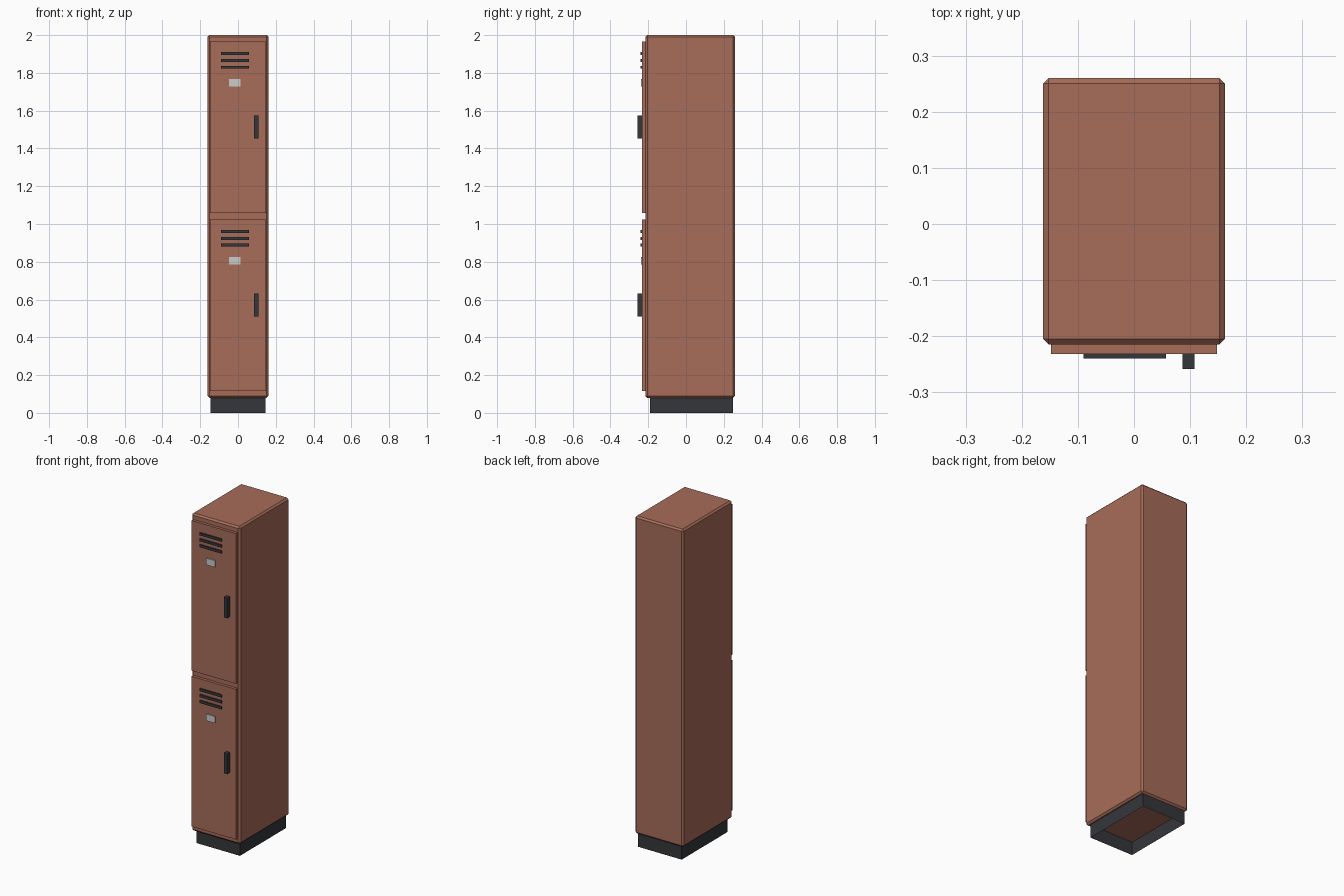
import bpy, bmesh

if "Cube" in bpy.data.objects:
    bpy.data.objects.remove(bpy.data.objects["Cube"])


def material(name, rgb):
    m = bpy.data.materials.new(name)
    m.diffuse_color = (*rgb, 1)
    m.use_nodes = True
    m.node_tree.nodes["Principled BSDF"].inputs["Base Color"].default_value = m.diffuse_color
    return m


PAINT = material("painted_steel", (0.39, 0.15, 0.1))
DARK = material("dark_metal", (0.035, 0.037, 0.042))


def box(name, x, y, z, mat=None, bevel=0, open_ends=False):
    """Box from (min, max) ranges, optionally chamfered or without top and bottom."""
    bm = bmesh.new()
    bmesh.ops.create_cube(bm, size=1)
    for v in bm.verts:
        v.co = [r[0] if c < 0 else r[1] for c, r in zip(v.co, (x, y, z))]
    bm.normal_update()
    if open_ends:
        ends = [f for f in bm.faces if abs(f.normal.z) > 0.5]
        bmesh.ops.delete(bm, geom=ends, context='FACES_ONLY')
    mesh = bpy.data.meshes.new(name)
    bm.to_mesh(mesh)
    bm.free()
    ob = bpy.data.objects.new(name, mesh)
    bpy.context.collection.objects.link(ob)
    if mat:
        mesh.materials.append(mat)
    if bevel:
        mod = ob.modifiers.new("chamfer", 'BEVEL')
        mod.width = bevel
        mod.segments = 1
    return ob


# Cabinet and hollow plinth
box("cabinet", (-0.162, 0.162), (-0.215, 0.26), (0.08, 2.0), PAINT, bevel=0.01)
box("plinth", (-0.146, 0.146), (-0.19, 0.25), (0, 0.08), DARK, open_ends=True)

# Two stacked doors with their fittings
DOOR_FACE = -0.232
for label, z0 in (("lower", 0.115), ("upper", 1.057)):
    box(f"{label}_door", (-0.148, 0.148), (DOOR_FACE, -0.215), (z0, z0 + 0.908), PAINT)
    # Vent slats
    for i in range(3):
        zc = z0 + 0.773 + i * 0.036
        box(f"{label}_vent_{i + 1}", (-0.09, 0.057), (-0.24, DOOR_FACE),
            (zc - 0.0075, zc + 0.0075), DARK)
    # Label plate
    box(f"{label}_label_plate", (-0.048, 0.012), (-0.239, DOOR_FACE), (z0 + 0.67, z0 + 0.71))
    # Handle
    box(f"{label}_handle", (0.086, 0.108), (-0.258, DOOR_FACE), (z0 + 0.395, z0 + 0.517), DARK)
